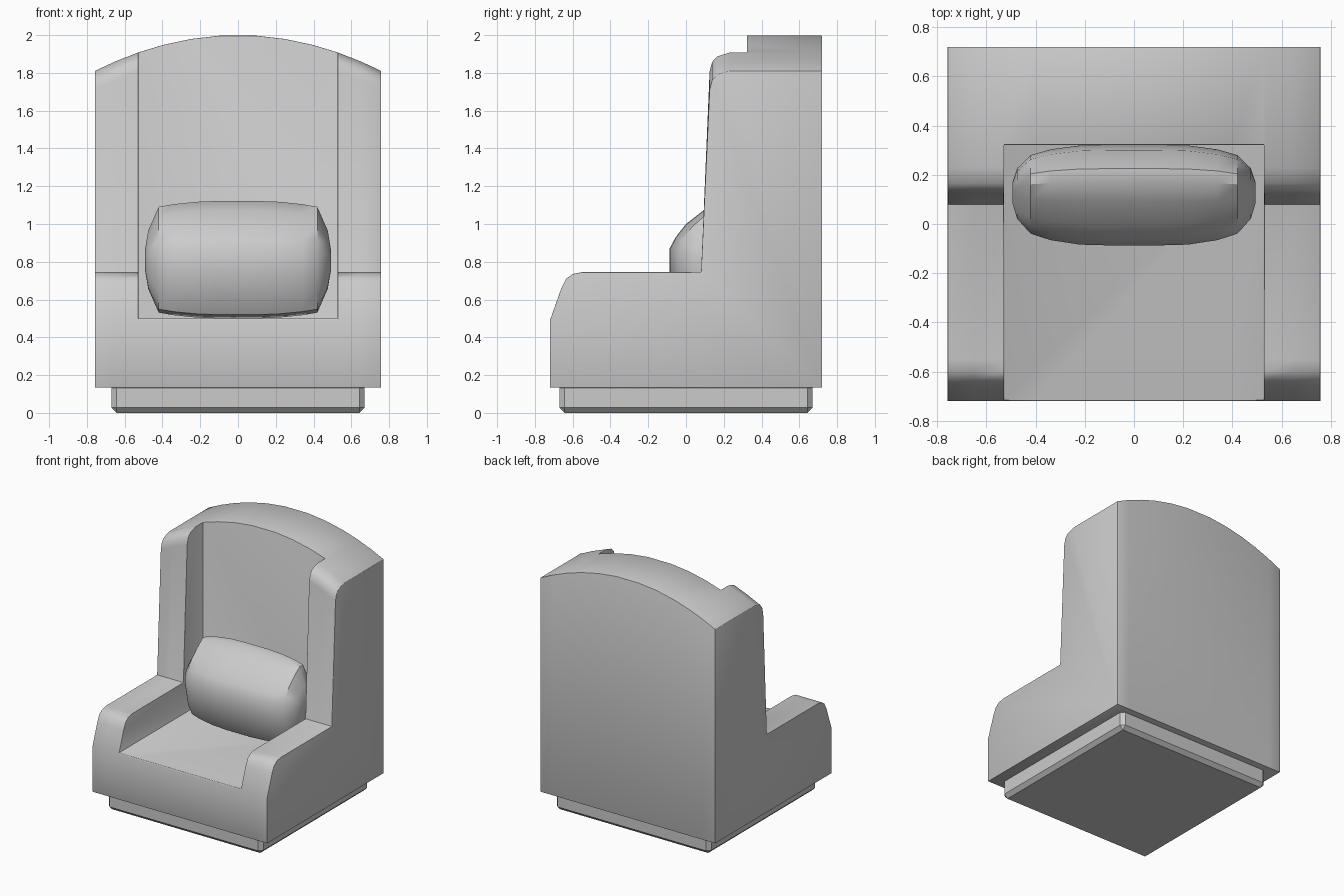
import bpy, bmesh

cube = bpy.data.objects.get("Cube")
if cube:
    bpy.data.objects.remove(cube, do_unlink=True)

fabric = bpy.data.materials.new("light_grey")
fabric.use_nodes = True
fabric.diffuse_color = (0.6, 0.6, 0.6, 1)
fabric.node_tree.nodes["Principled BSDF"].inputs["Base Color"].default_value = (0.6, 0.6, 0.6, 1)


def loft(name, rings):
    """Skin closed rings of equal length and cap both ends."""
    bm = bmesh.new()
    rows = [[bm.verts.new(p) for p in ring] for ring in rings]
    n = len(rows[0])
    for a, b in zip(rows, rows[1:]):
        for i in range(n):
            j = (i + 1) % n
            bm.faces.new((a[i], a[j], b[j], b[i]))
    bm.faces.new(rows[0])
    bm.faces.new(rows[-1])
    bmesh.ops.recalc_face_normals(bm, faces=bm.faces)
    mesh = bpy.data.meshes.new(name)
    bm.to_mesh(mesh)
    bm.free()
    obj = bpy.data.objects.new(name, mesh)
    bpy.context.collection.objects.link(obj)
    mesh.materials.append(fabric)
    return obj


def box(name, lo, hi):
    ring = lambda x: [(x, lo[1], lo[2]), (x, hi[1], lo[2]), (x, hi[1], hi[2]), (x, lo[1], hi[2])]
    return loft(name, [ring(lo[0]), ring(hi[0])])


def bevel(obj, width, segments):
    mod = obj.modifiers.new("soft_edges", "BEVEL")
    mod.width = width
    mod.segments = segments
    mod.limit_method = "ANGLE"
    mod.angle_limit = 0.7


def smooth(obj, angle):
    bpy.ops.object.select_all(action="DESELECT")
    obj.select_set(True)
    bpy.context.view_layer.objects.active = obj
    bpy.ops.object.shade_smooth_by_angle(angle=angle)


def apply_modifiers(obj):
    bpy.ops.object.select_all(action="DESELECT")
    obj.select_set(True)
    bpy.context.view_layer.objects.active = obj
    for mod in list(obj.modifiers):
        bpy.ops.object.modifier_apply(modifier=mod.name)


# Chair body: side profile swept across the width, its top following an arch
lower = [(0.72, 0.135), (-0.72, 0.135), (-0.72, 0.49), (-0.66, 0.66), (-0.635, 0.71),
         (-0.6, 0.735), (-0.55, 0.745), (0.08, 0.745)]
upper = [(0.125, -0.1), (0.138, -0.05), (0.165, -0.02), (0.23, 0), (0.72, 0)]


def section(x):
    top = 2 - 0.33 * x * x
    return [(x, y, z) for y, z in lower] + [(x, y, top + dz) for y, dz in upper]


half = [0.1, 0.25, 0.4, 0.53, 0.65, 0.757]
body = loft("chair_body", [section(x) for x in [-h for h in reversed(half)] + half])

# Hollow between the arms and wings
hollow = box("seat_hollow_cutter", (-0.528, -1, 0.5), (0.528, 0.322, 2.5))
hollow.hide_render = True
cut = body.modifiers.new("hollow", "BOOLEAN")
cut.operation = "DIFFERENCE"
cut.object = hollow
cut.solver = "EXACT"
bevel(body, 0.012, 2)
apply_modifiers(body)
bpy.data.objects.remove(hollow, do_unlink=True)
smooth(body, 0.6)

# Plinth under the body
base = box("base_plinth", (-0.67, -0.67, 0), (0.67, 0.67, 0.16))
bevel(base, 0.028, 1)
apply_modifiers(base)

# Back cushion: leaning bulged section, tapering towards both ends
outline = [(-0.087, 0.75), (-0.087, 0.87), (-0.055, 0.93), (0, 1.0), (0.09, 1.07),
           (0.17, 1.122), (0.225, 1.122), (0.3, 1.0), (0.322, 0.86), (0.29, 0.7),
           (0.2, 0.54), (0.1, 0.5), (0, 0.52), (-0.06, 0.62)]
taper = [(0.1, 1, 1), (0.22, 0.985, 0.985), (0.34, 0.9, 0.945), (0.42, 0.78, 0.9),
         (0.475, 0.5, 0.5), (0.493, 0.22, 0.16)]


def cushion_ring(x, ky, kz):
    return [(x, 0.13 + (y - 0.13) * ky, 0.81 + (z - 0.81) * kz) for y, z in outline]


rings = [cushion_ring(-x, a, b) for x, a, b in reversed(taper)] + [cushion_ring(*t) for t in taper]
cushion = loft("back_cushion", rings)
smooth(cushion, 0.6)
